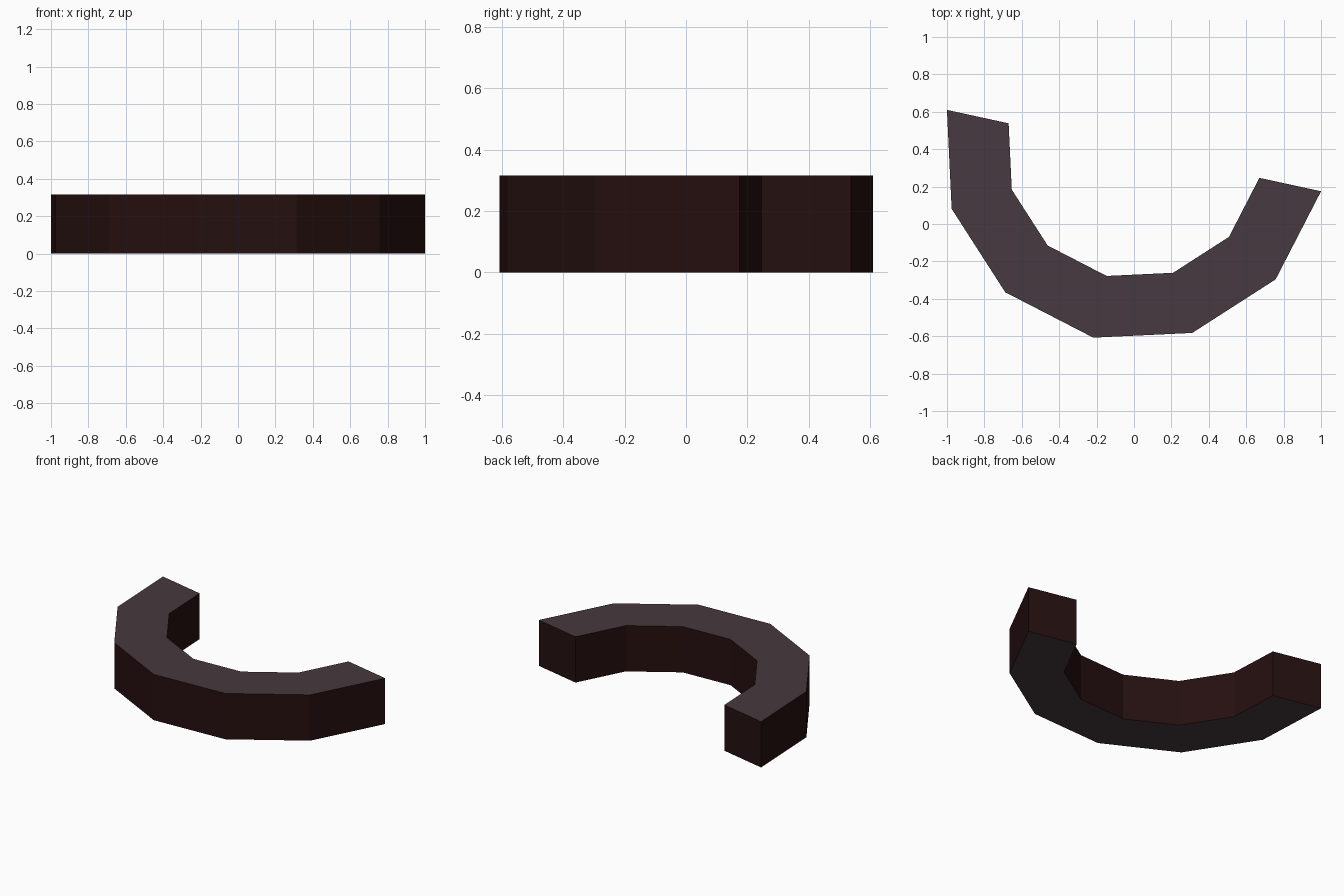
import bpy, bmesh, math

if "Cube" in bpy.data.objects:
    bpy.data.objects.remove(bpy.data.objects["Cube"])

R_OUT, R_IN, HEIGHT = 1.0235, 0.686, 0.316
CENTRE_Y = 0.3925
START, STEPS = math.radians(167.73), 6   # half of a twelve-sided ring


def material(name, rgb):
    m = bpy.data.materials.new(name)
    m.diffuse_color = (*rgb, 1)
    m.use_nodes = True
    m.node_tree.nodes["Principled BSDF"].inputs["Base Color"].default_value = m.diffuse_color
    return m


def arc(radius):
    angles = [START + math.pi * i / STEPS for i in range(STEPS + 1)]
    return [(radius * math.cos(a), CENTRE_Y + radius * math.sin(a), 0) for a in angles]


# Half ring: strip of quads pulled up to full height
bm = bmesh.new()
outer = [bm.verts.new(p) for p in arc(R_OUT)]
inner = [bm.verts.new(p) for p in arc(R_IN)]
for i in range(STEPS):
    bm.faces.new((outer[i], outer[i + 1], inner[i + 1], inner[i]))
ret = bmesh.ops.extrude_face_region(bm, geom=bm.faces[:], use_keep_orig=True)
top = [g for g in ret["geom"] if isinstance(g, bmesh.types.BMVert)]
bmesh.ops.translate(bm, verts=top, vec=(0, 0, HEIGHT))
bmesh.ops.recalc_face_normals(bm, faces=bm.faces[:])

# Upper and lower faces are mauve grey, the walls dark brown
for f in bm.faces:
    f.material_index = 0 if abs(f.normal.z) > 0.5 else 1

mesh = bpy.data.meshes.new("half_ring")
bm.to_mesh(mesh)
bm.free()
mesh.materials.append(material("mauve grey", (0.061, 0.042, 0.050)))
mesh.materials.append(material("dark brown", (0.019, 0.005, 0.005)))
bpy.context.collection.objects.link(bpy.data.objects.new("half_ring", mesh))
